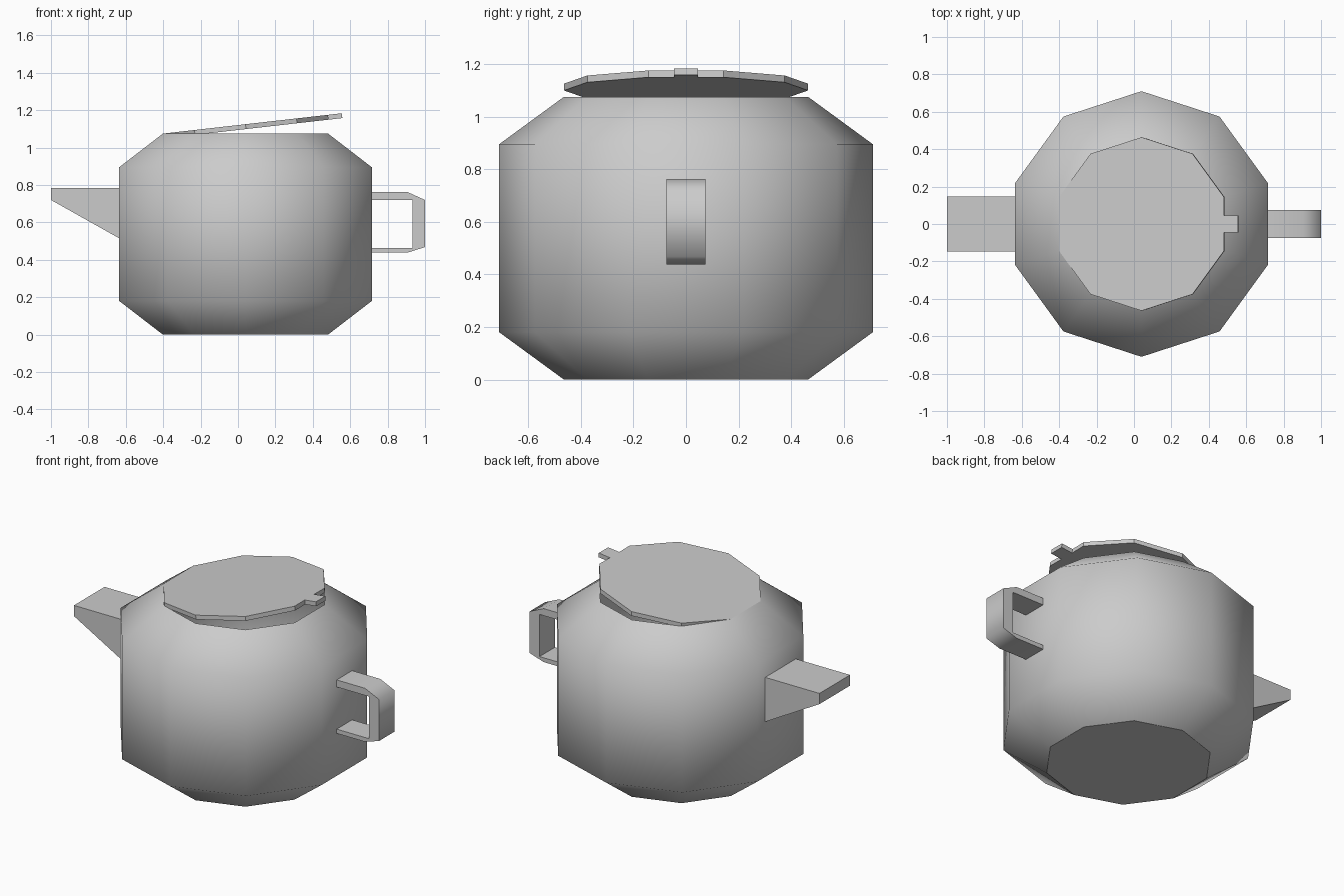
import bpy
import bmesh
from math import sin, cos, radians
from mathutils import Vector

cube = bpy.data.objects.get("Cube")
if cube:
    bpy.data.objects.remove(cube, do_unlink=True)

CENTRE = 0.04   # the pot sits slightly off centre
SIDES = 10

gray = bpy.data.materials.new("plain gray")
gray.use_nodes = True
colour = (0.6, 0.6, 0.6, 1)
gray.diffuse_color = colour
gray.node_tree.nodes["Principled BSDF"].inputs["Base Color"].default_value = colour


def finish(name, bm, smooth_angle=None):
    mesh = bpy.data.meshes.new(name)
    bm.to_mesh(mesh)
    bm.free()
    obj = bpy.data.objects.new(name, mesh)
    bpy.context.collection.objects.link(obj)
    mesh.materials.append(gray)
    if smooth_angle:
        bpy.ops.object.select_all(action='DESELECT')
        obj.select_set(True)
        bpy.context.view_layer.objects.active = obj
        bpy.ops.object.shade_smooth_by_angle(angle=radians(smooth_angle))
    return obj


def ring(radius):
    # corners start just right of the back and run anticlockwise
    step = 360 / SIDES
    angles = [radians(step * (k + 0.5)) for k in range(SIDES)]
    return [(CENTRE + radius * cos(a), radius * sin(a)) for a in angles]


def prism(name, outline, offset, smooth_angle=None):
    # closed outline swept along an offset
    bm = bmesh.new()
    face = bm.faces.new([bm.verts.new(p) for p in outline])
    moved = bmesh.ops.extrude_face_region(bm, geom=[face], use_keep_orig=True)
    verts = [g for g in moved["geom"] if isinstance(g, bmesh.types.BMVert)]
    bmesh.ops.translate(bm, verts=verts, vec=offset)
    bmesh.ops.recalc_face_normals(bm, faces=bm.faces)
    return finish(name, bm, smooth_angle)


# Body: open ten-sided shell with a flat base
bm = bmesh.new()
profile = [(0.464, 0), (0.71, 0.18), (0.71, 0.895), (0.464, 1.075)]
rings = [[bm.verts.new((x, y, z)) for x, y in ring(r)] for r, z in profile]
for low, high in zip(rings, rings[1:]):
    for i in range(SIDES):
        j = (i + 1) % SIDES
        bm.faces.new((low[i], low[j], high[j], high[i])).smooth = True
bm.faces.new(reversed(rings[0]))
finish("body", bm)

# Lid: tilted plate hinged at the spout side, with a thumb tab
slope = 0.1136
tab = [(0.48, -0.045), (0.555, -0.045), (0.555, 0.045), (0.48, 0.045)]
outline = tab + ring(0.464)
top = [(x, y, 1.075 + slope * (x + 0.4)) for x, y in outline]
prism("lid", top, Vector((slope, 0, -1)).normalized() * 0.026)

# Spout: wedge with a flat top
spout = [(-0.635, 0.785), (-1, 0.785), (-1, 0.72), (-0.635, 0.515)]
prism("spout", [(x, -0.147, z) for x, z in spout], (0, 0.294, 0))

# Handle: squared loop with bevelled outer corners
outer = [(0.715, 0.763), (0.905, 0.763), (1, 0.72),
         (1, 0.468), (0.905, 0.438), (0.715, 0.438)]
inner = [(0.715, 0.464), (0.933, 0.464), (0.933, 0.72), (0.715, 0.72)]
prism("handle", [(x, -0.074, z) for x, z in outer + inner], (0, 0.148, 0), 75)
